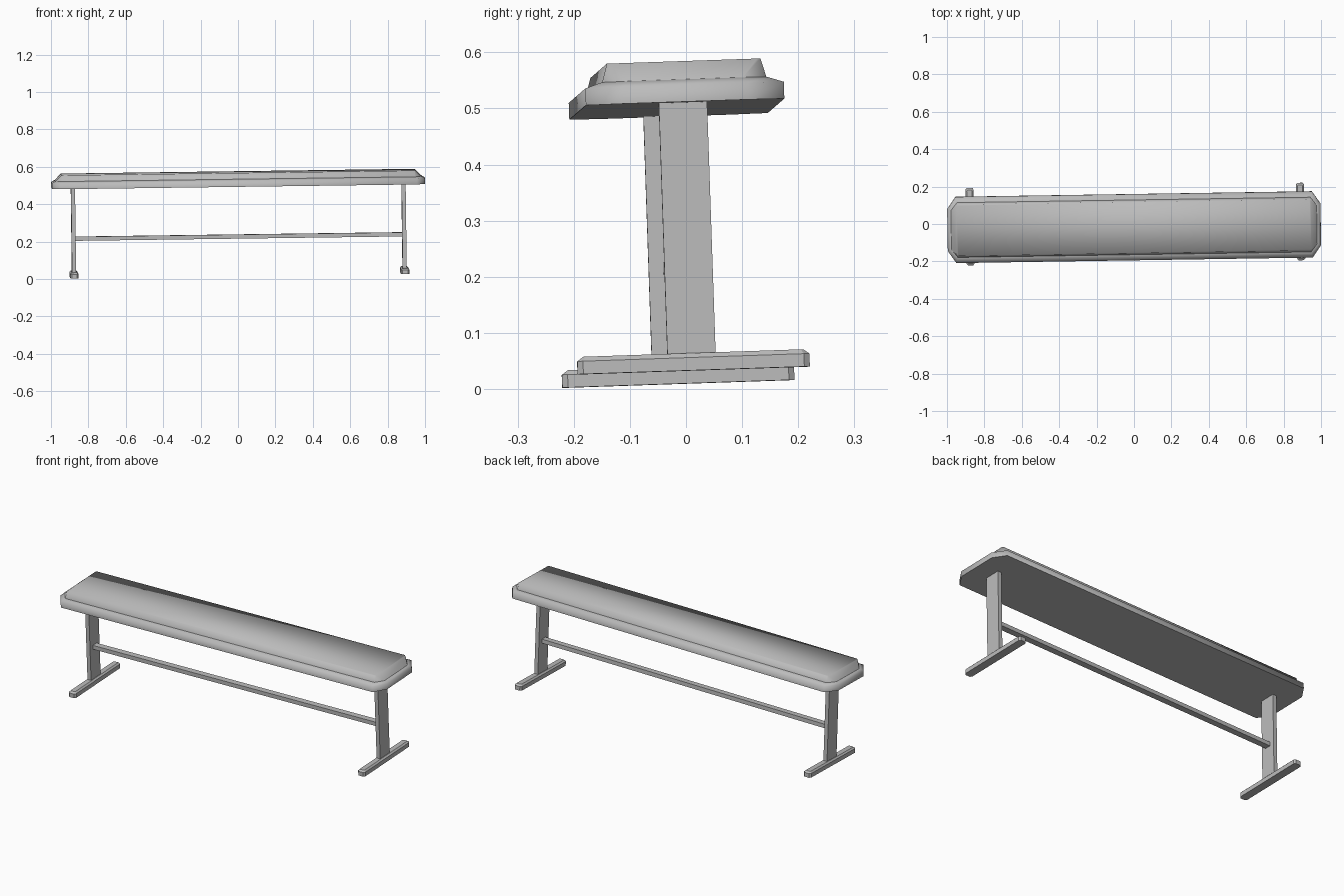
import bpy, bmesh, math
from mathutils import Matrix, Euler

cube = bpy.data.objects.get("Cube")
if cube:
    bpy.data.objects.remove(cube, do_unlink=True)

grey = bpy.data.materials.new("light_grey")
grey.use_nodes = True
COLOUR = (0.5, 0.5, 0.5, 1)
grey.diffuse_color = COLOUR
grey.node_tree.nodes["Principled BSDF"].inputs["Base Color"].default_value = COLOUR

# The whole bench stands at a slight tilt
PLACE = Matrix.Translation((0.007, 0, 0.021)) @ Euler((0.034, -0.0135, 0.0155)).to_matrix().to_4x4()


def octagon(hx, hy, cx, cy):
    """Rectangle of half size hx, hy with its corners cut by cx, cy."""
    quarter = [(hx, hy - cy), (hx - cx, hy)]
    pts = quarter + [(-x, y) for x, y in reversed(quarter)]
    return pts + [(-x, -y) for x, y in pts]


def stack(name, rings, centre=(0, 0, 0), smooth=None):
    """Loft through rings of (z, half x, half y, corner x, corner y)."""
    bm = bmesh.new()
    loops = []
    for z, *shape in rings:
        loops.append([bm.verts.new((x + centre[0], y + centre[1], z + centre[2]))
                      for x, y in octagon(*shape)])
    for low, high in zip(loops, loops[1:]):
        n = len(low)
        for i in range(n):
            j = (i + 1) % n
            bm.faces.new((low[i], low[j], high[j], high[i]))
    bm.faces.new(loops[0][::-1])
    bm.faces.new(loops[-1])
    return finish(name, bm, smooth)


def box(name, size, centre):
    bm = bmesh.new()
    bmesh.ops.create_cube(bm, size=1,
                          matrix=Matrix.Translation(centre) @ Matrix.Diagonal((*size, 1)))
    return finish(name, bm)


def finish(name, bm, smooth=None):
    bmesh.ops.recalc_face_normals(bm, faces=bm.faces[:])
    bm.transform(PLACE)
    mesh = bpy.data.meshes.new(name)
    bm.to_mesh(mesh)
    bm.free()
    mesh.materials.append(grey)
    obj = bpy.data.objects.new(name, mesh)
    bpy.context.collection.objects.link(obj)
    if smooth:
        bpy.ops.object.select_all(action="DESELECT")
        obj.select_set(True)
        bpy.context.view_layer.objects.active = obj
        bpy.ops.object.shade_smooth_by_angle(angle=math.radians(smooth))
    return obj


SEAT = 0.478

# Seat board with a soft upper edge
stack("seat_board", [
    (0, 0.998, 0.177, 0.045, 0.065),
    (0.030, 0.998, 0.177, 0.045, 0.065),
    (0.040, 0.980, 0.147, 0.035, 0.045),
], (0, 0, SEAT), 75)

# Raised pad, longer slope at the ends than along the sides
stack("seat_pad", [
    (0.038, 0.980, 0.147, 0.035, 0.045),
    (0.073, 0.947, 0.137, 0.006, 0.006),
], (0, 0, SEAT), 75)

# One upright and one foot at each end
for side, x in (("right", -0.884), ("left", 0.884)):
    box(side + "_leg", (0.022, 0.086, SEAT - 0.02), (x, -0.003, (SEAT + 0.02) / 2))
    stack(side + "_foot", [
        (0, 0.022, 0.207, 0.008, 0.010),
        (0.023, 0.022, 0.207, 0.008, 0.010),
        (0.031, 0.014, 0.196, 0.004, 0.004),
    ], (x, 0, 0))

# Stretcher joining the uprights
box("stretcher", (1.75, 0.033, 0.022), (0, -0.003, 0.2065))
